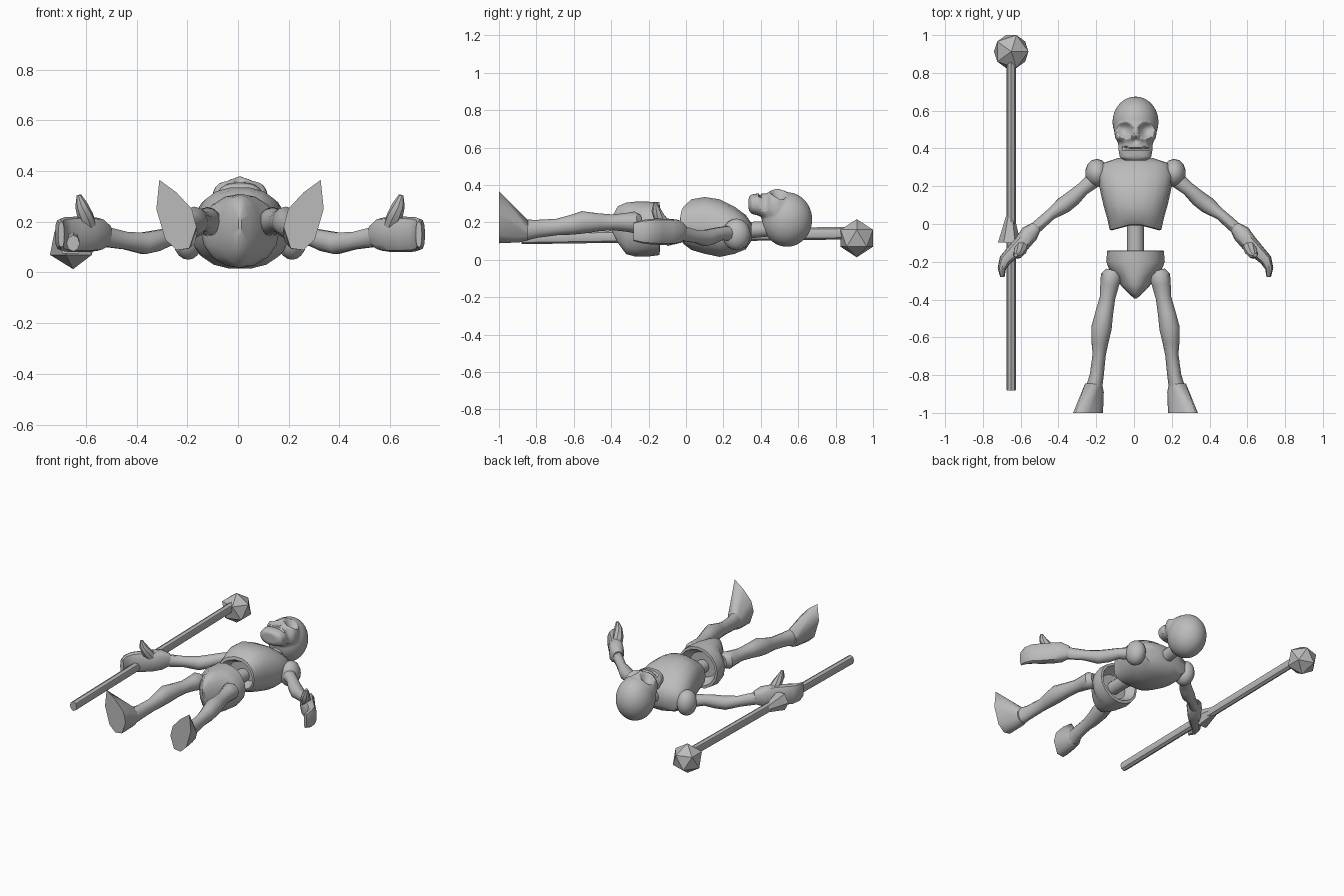
import bpy, bmesh, math
from mathutils import Vector

CX = 0.008  # body centre line
bone = bpy.data.materials.new("bone_grey")
bone.diffuse_color = (0.5, 0.5, 0.5, 1)


def finish(name, bm, smooth=40):
    bmesh.ops.recalc_face_normals(bm, faces=bm.faces)
    me = bpy.data.meshes.new(name)
    bm.to_mesh(me)
    bm.free()
    ob = bpy.data.objects.new(name, me)
    bpy.context.collection.objects.link(ob)
    me.materials.append(bone)
    bpy.ops.object.select_all(action='DESELECT')
    ob.select_set(True)
    bpy.context.view_layer.objects.active = ob
    if smooth:
        bpy.ops.object.shade_smooth_by_angle(angle=math.radians(smooth))
    return ob


def loft(bm, secs, sides=12, axis=None, power=1.0):
    """Skin oval rings (x, y, z, half width, half height) along a path."""
    pts = [Vector(s[:3]) for s in secs]
    rings = []
    for i, s in enumerate(secs):
        t = Vector(axis) if axis else (pts[min(i + 1, len(pts) - 1)] - pts[max(i - 1, 0)]).normalized()
        side = t.cross(Vector((0, 0, 1))).normalized()
        up = side.cross(t)
        ring = []
        for k in range(sides):
            a = 2 * math.pi * k / sides
            c, d = (math.copysign(abs(v) ** power, v) for v in (math.cos(a), math.sin(a)))
            ring.append(bm.verts.new(pts[i] + side * c * s[3] + up * d * s[4]))
        rings.append(ring)
    for r, q in zip(rings, rings[1:]):
        for k in range(sides):
            n = (k + 1) % sides
            bm.faces.new((r[k], r[n], q[n], q[k]))
    bm.faces.new(rings[0])
    bm.faces.new(rings[-1])


def along_y(rows):
    """Rows of (y, half width, low z, high z) on the centre line."""
    return [(CX, y, (lo + hi) / 2, w, (hi - lo) / 2) for y, w, lo, hi in rows]


def tube(name, secs, **kw):
    bm = bmesh.new()
    loft(bm, secs, **kw)
    return finish(name, bm)


def ball(bm, centre, radii, seg=20, rings=14):
    vs = bmesh.ops.create_uvsphere(bm, u_segments=seg, v_segments=rings, radius=1)["verts"]
    for v in vs:
        v.co = Vector(centre) + Vector([a * b for a, b in zip(v.co, radii)])


Y = (0, 1, 0)

# Skull: cranium, face and jaw fused, then sockets and mouth pressed in
bm = bmesh.new()
ball(bm, (CX, 0.54, 0.215), (0.122, 0.135, 0.146), 32, 20)
loft(bm, along_y([(0.335, 0.055, 0.265, 0.335), (0.35, 0.083, 0.245, 0.35),
                  (0.39, 0.09, 0.235, 0.355), (0.43, 0.092, 0.21, 0.355),
                  (0.455, 0.108, 0.2, 0.372), (0.49, 0.113, 0.16, 0.38),
                  (0.53, 0.1, 0.15, 0.368), (0.58, 0.07, 0.15, 0.33)]),
     sides=28, axis=Y, power=0.8)
skull = finish("skull", bm, 0)
rm = skull.modifiers.new("fuse", 'REMESH')
rm.mode = 'VOXEL'
rm.voxel_size = 0.008
rm.use_smooth_shade = True
sm = skull.modifiers.new("soften", 'SMOOTH')
sm.iterations = 4
for m in ("fuse", "soften"):
    bpy.ops.object.modifier_apply(modifier=m)
dents = [(-0.055, 0.495, 0.045, 0.05), (0.055, 0.495, 0.045, 0.05),
         (0, 0.445, 0.022, 0.022), (-0.09, 0.42, 0.03, 0.02), (0.09, 0.42, 0.03, 0.02)]
for v in skull.data.vertices:
    if v.co.z > 0.27:
        x, y = v.co.x - CX, v.co.y
        for dx, dy, r, depth in dents:
            f = max(0, 1 - ((x - dx) ** 2 + (y - dy) ** 2) / r ** 2)
            v.co.z -= depth * f
        if abs(y - 0.398) < 0.006 and abs(x) < 0.07:
            v.co.z -= 0.012
if not skull.data.materials:
    skull.data.materials.append(bone)
bpy.ops.object.shade_smooth_by_angle(angle=math.radians(50))

# Neck and spine
tube("neck", along_y([(0.3, 0.045, 0.11, 0.2), (0.5, 0.04, 0.13, 0.21)]), axis=Y)
tube("spine", along_y([(-0.24, 0.045, 0.11, 0.2), (0.06, 0.045, 0.11, 0.2)]), axis=Y)

# Rib cage with a hollow, notched lower edge
chest = tube("rib_cage", along_y([
    (0.05, 0.1, 0.12, 0.24), (-0.035, 0.125, 0.09, 0.275), (-0.03, 0.137, 0.075, 0.295),
    (0.03, 0.15, 0.05, 0.325), (0.1, 0.17, 0.03, 0.337), (0.18, 0.188, 0.013, 0.325),
    (0.26, 0.2, 0.03, 0.285), (0.32, 0.18, 0.055, 0.24), (0.35, 0.09, 0.1, 0.195)]),
    sides=18, axis=Y, power=0.85)
for v in chest.data.vertices:
    if v.co.y < 0:
        v.co.y += 0.035 * (1 - min(1, abs(v.co.x - CX) / 0.13))

# Pelvis with a sunken top and pointed crotch
tube("pelvis", along_y([
    (-0.2, 0.1, 0.08, 0.25), (-0.14, 0.135, 0.045, 0.29), (-0.142, 0.15, 0.025, 0.308),
    (-0.2, 0.155, 0.017, 0.31), (-0.24, 0.14, 0.017, 0.31), (-0.275, 0.1, 0.018, 0.31),
    (-0.32, 0.082, 0.03, 0.305), (-0.365, 0.04, 0.09, 0.285), (-0.395, 0.006, 0.15, 0.23)]),
    sides=16, axis=Y)

for s, label in ((-1, "left"), (1, "right")):
    def side(rows):
        return [(CX + s * r[0],) + tuple(r[1:]) for r in rows]

    # Shoulder cap
    bm = bmesh.new()
    ball(bm, (CX + s * 0.205, 0.27, 0.135), (0.062, 0.075, 0.085), 14, 10)
    finish(label + "_shoulder", bm)

    # Arm, widening at the elbow
    tube(label + "_arm", side([
        (0.2, 0.25, 0.14, 0.045, 0.045), (0.28, 0.185, 0.14, 0.036, 0.036),
        (0.33, 0.138, 0.125, 0.043, 0.043), (0.38, 0.1, 0.115, 0.045, 0.045),
        (0.45, 0.05, 0.125, 0.03, 0.036), (0.54, -0.03, 0.142, 0.032, 0.042)]), sides=10)

    # Curled mitten hand and thumb
    tube(label + "_hand", side([
        (0.525, -0.015, 0.145, 0.03, 0.042), (0.56, -0.05, 0.15, 0.048, 0.065),
        (0.6, -0.1, 0.15, 0.045, 0.07), (0.65, -0.15, 0.15, 0.038, 0.07),
        (0.69, -0.19, 0.15, 0.033, 0.068), (0.708, -0.235, 0.15, 0.022, 0.062),
        (0.705, -0.28, 0.15, 0.012, 0.05)]), sides=12, power=0.75)
    tube(label + "_thumb", side([
        (0.595, -0.1, 0.17, 0.035, 0.035), (0.61, -0.14, 0.22, 0.033, 0.033),
        (0.625, -0.16, 0.265, 0.026, 0.025), (0.635, -0.165, 0.305, 0.01, 0.01)]), sides=8)

    # Leg from hip joint to ankle
    tube(label + "_leg", side([
        (0.12, -0.245, 0.2, 0.035, 0.04), (0.128, -0.275, 0.2, 0.056, 0.058),
        (0.137, -0.32, 0.2, 0.05, 0.05), (0.148, -0.39, 0.2, 0.041, 0.042),
        (0.165, -0.47, 0.2, 0.047, 0.048), (0.18, -0.55, 0.2, 0.054, 0.06),
        (0.188, -0.62, 0.185, 0.046, 0.052), (0.192, -0.69, 0.175, 0.035, 0.044),
        (0.205, -0.8, 0.165, 0.037, 0.048), (0.22, -0.87, 0.158, 0.043, 0.058)]))

    # Foot: hull between the ankle ring and a pointed flat sole
    sole = [(0.318, 0.365), (0.25, 0.315), (0.19, 0.25), (0.172, 0.18),
            (0.2, 0.095), (0.25, 0.088), (0.295, 0.13), (0.33, 0.25)]
    bm = bmesh.new()
    for x, z in sole:
        bm.verts.new((CX + s * x, -1, z))
    for k in range(10):
        a = k * math.pi / 5
        for y, r in ((-0.845, 0.045), (-0.89, 0.054)):
            bm.verts.new((CX + s * (0.222 + r * math.cos(a)), y, 0.157 + 1.25 * r * math.sin(a)))
    bmesh.ops.convex_hull(bm, input=bm.verts)
    finish(label + "_foot", bm, 45)

# Staff with flared guard and faceted head
tube("staff_shaft", [(-0.65, -0.88, 0.115, 0.026, 0.032), (-0.65, 0.9, 0.143, 0.024, 0.034)], sides=8)
tube("staff_guard", [(-0.655, 0.05, 0.13, 0.02, 0.025), (-0.66, -0.1, 0.13, 0.06, 0.065)], sides=6)
bm = bmesh.new()
bmesh.ops.create_icosphere(bm, subdivisions=1, radius=0.102)
bmesh.ops.translate(bm, verts=bm.verts, vec=(-0.65, 0.913, 0.115))
finish("staff_head", bm, 0)
